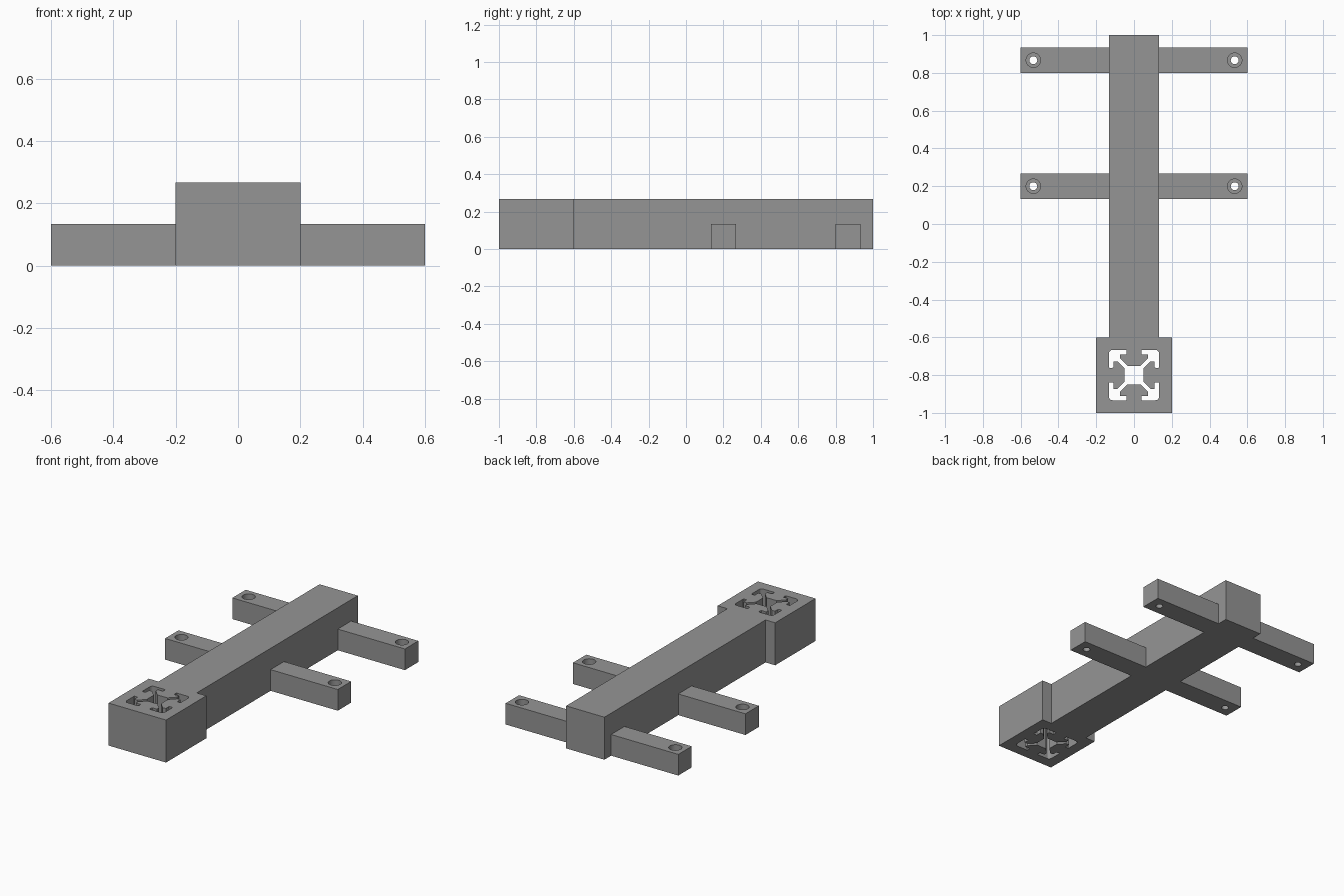
import bpy, bmesh, math

if "Cube" in bpy.data.objects:
    bpy.data.objects.remove(bpy.data.objects["Cube"])

grey = bpy.data.materials.new("plain grey")
grey.diffuse_color = (0.30, 0.30, 0.30, 1)
grey.use_nodes = True
grey.node_tree.nodes["Principled BSDF"].inputs["Base Color"].default_value = grey.diffuse_color

HEIGHT = 0.267
ARM = 0.133      # arm thickness and depth
MM = 0.01333     # unit of the slotted rail profile


def extruded(name, outlines, height):
    """Solid from closed flat outlines; inner outlines become through holes."""
    curve = bpy.data.curves.new(name, 'CURVE')
    curve.dimensions = '2D'
    curve.fill_mode = 'BOTH'
    curve.extrude = height / 2
    for pts in outlines:
        s = curve.splines.new('POLY')
        s.points.add(len(pts) - 1)
        for p, (x, y) in zip(s.points, pts):
            p.co = (x, y, 0, 1)
        s.use_cyclic_u = True
    ob = bpy.data.objects.new(name, curve)
    bpy.context.collection.objects.link(ob)
    bpy.ops.object.select_all(action='DESELECT')
    ob.select_set(True)
    bpy.context.view_layer.objects.active = ob
    bpy.ops.object.convert(target='MESH')
    ob = bpy.context.view_layer.objects.active
    bm = bmesh.new()
    bm.from_mesh(ob.data)
    bmesh.ops.remove_doubles(bm, verts=bm.verts, dist=1e-5)
    bmesh.ops.translate(bm, verts=bm.verts, vec=(0, 0, height / 2))
    bmesh.ops.recalc_face_normals(bm, faces=bm.faces)
    bm.to_mesh(ob.data)
    bm.free()
    for f in ob.data.polygons:
        f.use_smooth = False
    ob.data.materials.clear()
    ob.data.materials.append(grey)
    return ob


# Slotted rail cross-section: half a quadrant, mirrored on its diagonal, turned four times
half = [(2.6, 3.7), (5.5, 6.6), (5.5, 8.2), (3.1, 8.2), (2.9, 8.5), (2.9, 9.8), (3.1, 10),
        (8.5, 10), (9.1, 9.88)]
quadrant = half + [(9.56, 9.56)] + [(y, x) for x, y in reversed(half)]
slot = []
for i in range(4):
    slot += [(x * MM, y * MM - 0.8) for x, y in quadrant]
    quadrant = [(y, -x) for x, y in quadrant]

# Beam with the wider socket block at its front end
right_side = [(0.2, -1), (0.2, -0.6), (0.133, -0.6), (0.133, 1)]
outline = right_side + [(-x, y) for x, y in reversed(right_side)]
extruded("beam_and_socket", [outline, slot], HEIGHT)


def cylinder(name, x, y, radius, z0, z1):
    bpy.ops.mesh.primitive_cylinder_add(vertices=32, radius=radius, depth=z1 - z0,
                                        location=(x, y, (z0 + z1) / 2))
    ob = bpy.context.object
    ob.name = name
    ob.hide_render = True
    return ob


# Side arms with counterbored screw holes
for row, y in (("front", 0.2), ("back", 0.867)):
    for side, s in (("left", -1), ("right", 1)):
        x0, x1 = sorted((s * 0.133, s * 0.6))
        h = ARM / 2
        arm = extruded(f"{row}_{side}_arm",
                       [[(x0, y - h), (x1, y - h), (x1, y + h), (x0, y + h)]], ARM)
        cutters = [cylinder("hole_cutter", s * 0.533, y, 0.021, -0.1, 0.3),
                   cylinder("counterbore_cutter", s * 0.533, y, 0.038, 0.067, 0.3)]
        bpy.ops.object.select_all(action='DESELECT')
        arm.select_set(True)
        bpy.context.view_layer.objects.active = arm
        for c in cutters:
            m = arm.modifiers.new("hole", 'BOOLEAN')
            m.operation = 'DIFFERENCE'
            m.solver = 'EXACT'
            m.object = c
            bpy.ops.object.modifier_apply(modifier=m.name)
            bpy.data.objects.remove(c)
        bpy.ops.object.shade_smooth_by_angle(angle=math.radians(30))
